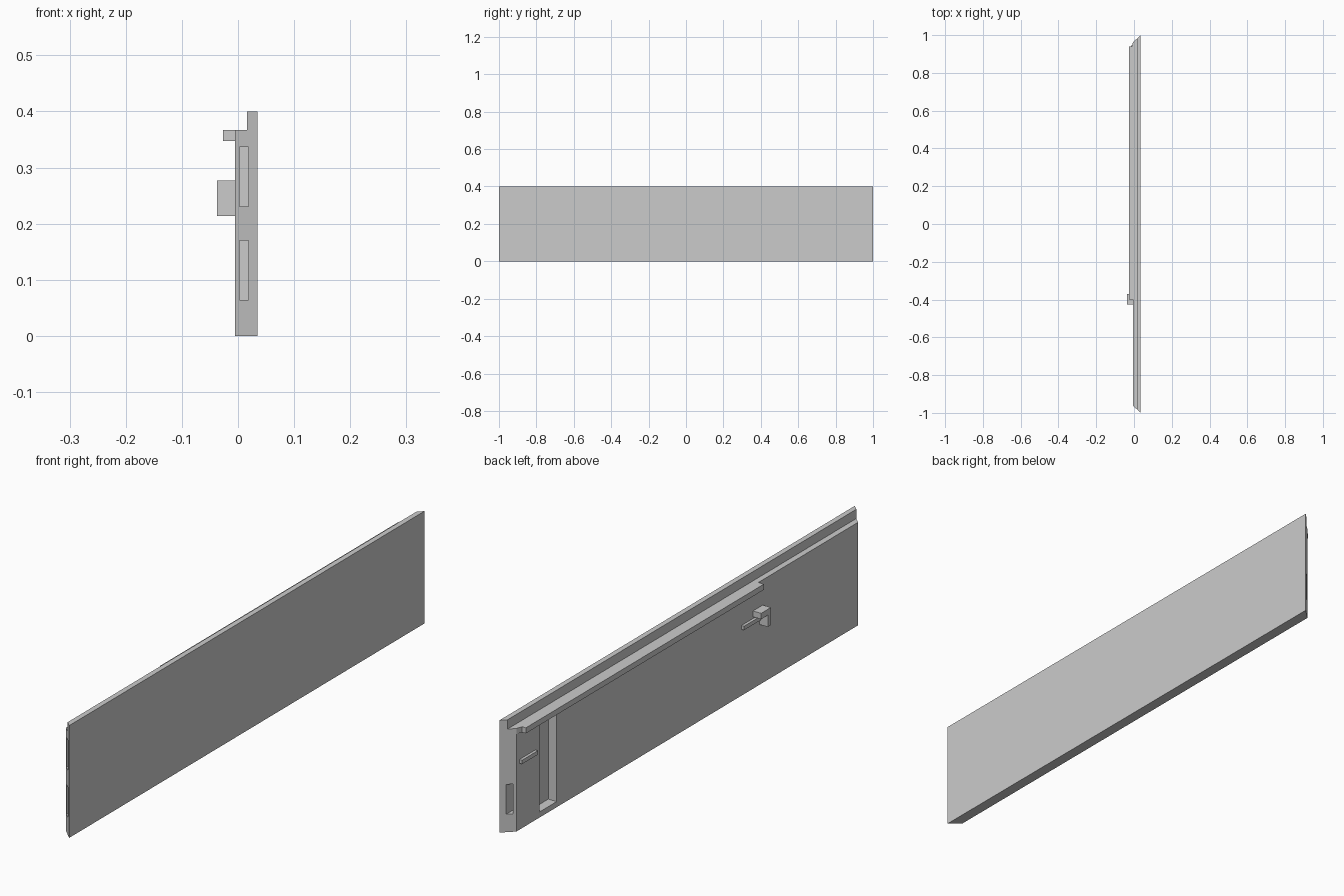
import bpy, bmesh

if "Cube" in bpy.data.objects:
    bpy.data.objects.remove(bpy.data.objects["Cube"])

gray = bpy.data.materials.new("light_gray")
gray.diffuse_color = (0.6, 0.6, 0.6, 1)
gray.use_nodes = True
gray.node_tree.nodes["Principled BSDF"].inputs["Base Color"].default_value = gray.diffuse_color


def prism(name, points, z0, z1):
    """Extrude an xy outline from z0 to z1."""
    bm = bmesh.new()
    face = bm.faces.new([bm.verts.new((x, y, z0)) for x, y in points])
    top = bmesh.ops.extrude_face_region(bm, geom=[face])["geom"]
    verts = [v for v in top if isinstance(v, bmesh.types.BMVert)]
    bmesh.ops.translate(bm, verts=verts, vec=(0, 0, z1 - z0))
    bmesh.ops.recalc_face_normals(bm, faces=bm.faces)
    mesh = bpy.data.meshes.new(name)
    bm.to_mesh(mesh)
    bm.free()
    mesh.materials.append(gray)
    obj = bpy.data.objects.new(name, mesh)
    bpy.context.collection.objects.link(obj)
    return obj


def box(name, x0, x1, y0, y1, z0, z1):
    return prism(name, [(x0, y0), (x1, y0), (x1, y1), (x0, y1)], z0, z1)


BACK, FACE = -0.005, 0.035

# Main board with mitred ends
board = prism("board", [(FACE, -1), (FACE, 1), (BACK, 0.962), (BACK, -0.962)], 0, 0.4)

# Cutters: top rebate, hand pocket, slots in the mitred ends
cutters = [
    box("rebate_cutter", BACK - 0.1, 0.016, -1.2, 1.2, 0.367, 0.5),
    box("pocket_cutter", BACK - 0.1, 0.028, 0.735, 0.831, 0.02, 0.347),
    box("end_slot_cutter_back", 0.003, 0.019, 0.93, 1.2, 0.064, 0.17),
    box("end_slot_cutter_low", 0.003, 0.019, -1.2, -0.93, 0.064, 0.17),
    box("end_slot_cutter_high", 0.003, 0.019, -1.2, -0.93, 0.231, 0.337),
]
for cutter in cutters:
    cutter.hide_render = True
    cutter.hide_viewport = True
    mod = board.modifiers.new(cutter.name, "BOOLEAN")
    mod.operation = "DIFFERENCE"
    mod.solver = "EXACT"
    mod.object = cutter

# Ledge strip along the back, just under the rebate
prism("ledge_strip", [(BACK, -0.4), (BACK, 0.962), (-0.012, 0.94),
                      (-0.027, 0.94), (-0.027, -0.4)], 0.347, 0.367)

# Hooked catch: upper arm and hanging leg
box("catch_arm", -0.037, BACK, -0.425, -0.37, 0.256, 0.277)
box("catch_leg", -0.037, BACK, -0.425, -0.408, 0.214, 0.256)

# Small raised bars
for name, y0, y1 in (("catch_bar", -0.4, -0.305), ("end_bar", 0.855, 0.944)):
    box(name, BACK - 0.01, BACK, y0, y1, 0.236, 0.25)
